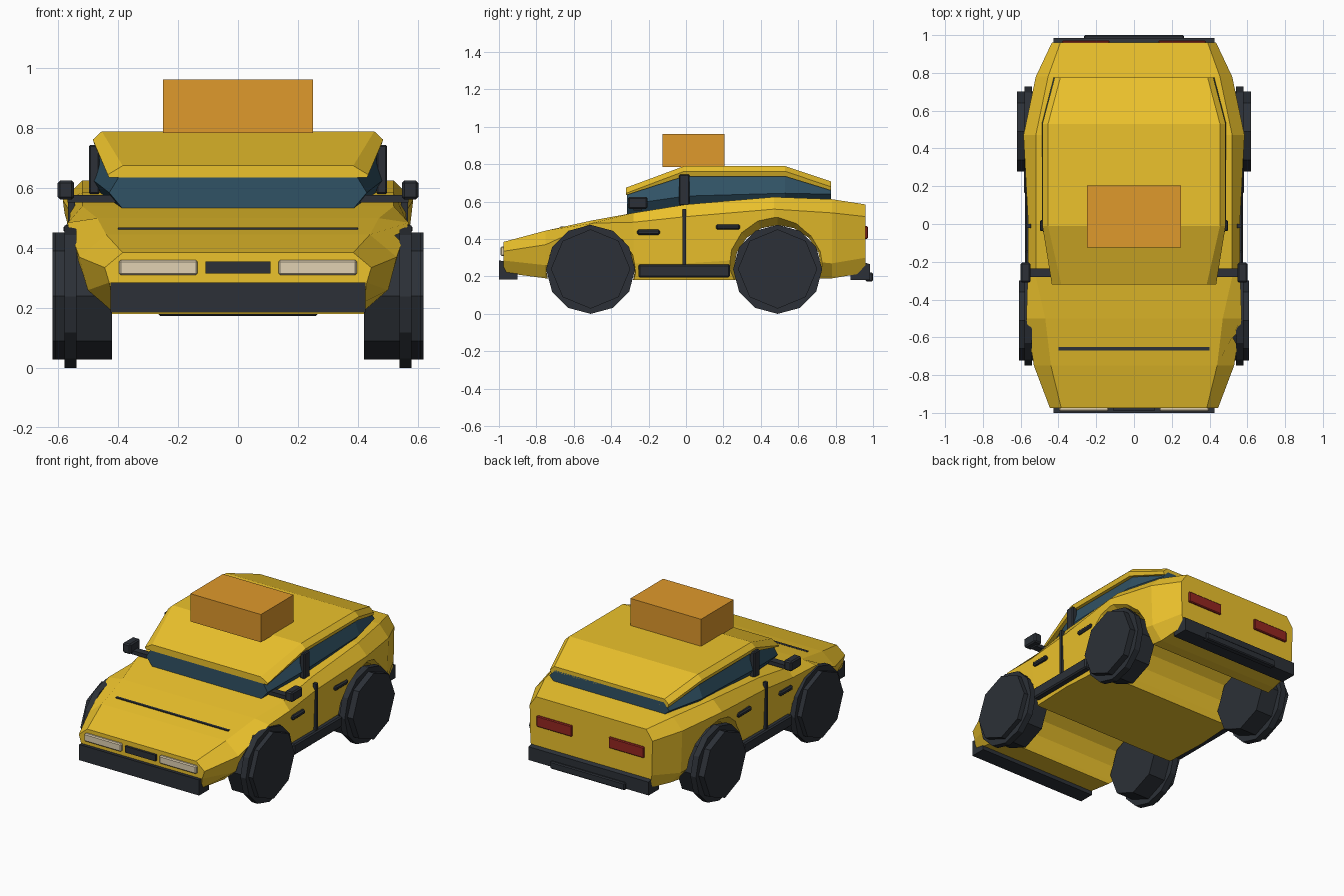
import bpy, bmesh, math
from mathutils import Vector

if "Cube" in bpy.data.objects:
    bpy.data.objects.remove(bpy.data.objects["Cube"])


def material(name, rgb):
    m = bpy.data.materials.new(name)
    m.diffuse_color = (*rgb, 1)
    m.use_nodes = True
    m.node_tree.nodes["Principled BSDF"].inputs["Base Color"].default_value = m.diffuse_color
    return m


YELLOW = material("yellow_paint", (0.84, 0.54, 0.025))
BLACK = material("black_trim", (0.025, 0.03, 0.038))
GLASS = material("dark_glass", (0.03, 0.085, 0.13))
LAMP = material("lamp_cream", (0.75, 0.64, 0.45))
RED = material("lamp_red", (0.3, 0.02, 0.015))
ORANGE = material("orange_box", (0.74, 0.32, 0.025))


def finish(bm, name, mat):
    bmesh.ops.recalc_face_normals(bm, faces=bm.faces)
    me = bpy.data.meshes.new(name)
    bm.to_mesh(me)
    bm.free()
    ob = bpy.data.objects.new(name, me)
    bpy.context.collection.objects.link(ob)
    me.materials.append(mat)
    return ob


def loft(name, rings, mat):
    """Skin a list of closed rings of points and cap both ends."""
    bm = bmesh.new()
    vs = [[bm.verts.new(p) for p in r] for r in rings]
    n = len(vs[0])
    for a, b in zip(vs, vs[1:]):
        for i in range(n):
            j = (i + 1) % n
            bm.faces.new((a[i], a[j], b[j], b[i]))
    bm.faces.new(vs[0])
    bm.faces.new(vs[-1])
    return finish(bm, name, mat)


def half_loft(name, sections, mat):
    """Sections are (y, half outline of (x, z)); the outline is mirrored in x."""
    rings = [[(x, y, z) for x, z in h] + [(-x, y, z) for x, z in reversed(h)]
             for y, h in sections]
    return loft(name, rings, mat)


def lathe_x(name, profile, cy, cz, n, mat):
    """Revolve (x, radius) pairs about an axis parallel to x."""
    rings = [[(x, cy + r * math.cos(2 * math.pi * i / n), cz + r * math.sin(2 * math.pi * i / n))
              for i in range(n)] for x, r in profile]
    return loft(name, rings, mat)


def box(name, x, y, z, mat, bevel=0.0):
    bm = bmesh.new()
    bmesh.ops.create_cube(bm, size=1)
    lo, hi = Vector((x[0], y[0], z[0])), Vector((x[1], y[1], z[1]))
    for v in bm.verts:
        v.co = (lo + hi) / 2 + v.co * (hi - lo)
    if bevel:
        bmesh.ops.bevel(bm, geom=bm.edges[:], offset=bevel, segments=1, affect='EDGES')
    return finish(bm, name, mat)


def pair(name, x, y, z, mat, bevel=0.0):
    box("right_" + name, x, y, z, mat, bevel)
    box("left_" + name, (-x[1], -x[0]), y, z, mat, bevel)


# body shell: floor, sill, crease, shoulder at each station
body = half_loft("body", [
    (-0.975, [(.42, .22), (.43, .285), (.445, .335), (.385, .385)]),
    (-0.75, [(.42, .19), (.50, .26), (.53, .37), (.44, .445)]),
    (-0.50, [(.46, .18), (.55, .30), (.57, .485), (.47, .50)]),
    (-0.28, [(.52, .18), (.55, .27), (.563, .49), (.52, .54)]),
    (0.00, [(.53, .18), (.55, .27), (.56, .52), (.52, .585)]),
    (0.47, [(.50, .18), (.55, .30), (.585, .56), (.52, .625)]),
    (0.78, [(.44, .19), (.51, .27), (.52, .54), (.455, .613)]),
    (0.96, [(.42, .22), (.43, .30), (.435, .52), (.39, .585)]),
], YELLOW)

# wheel arches, cut right across the underside with flared lips
for end, y, z, flare in (("front", -.51, .222, .25), ("rear", .49, .24, .283)):
    edge = .235 + (flare - .235) * 2.3
    cutter = lathe_x(end + "_arch_cutter",
                     [(-.7, edge), (-.5, .235), (.5, .235), (.7, edge)], y, z, 16, YELLOW)
    cutter.hide_render = True
    cutter.hide_set(True)
    mod = body.modifiers.new(end + "_arch", 'BOOLEAN')
    mod.operation = 'DIFFERENCE'
    mod.solver = 'EXACT'
    mod.object = cutter

# glasshouse
half_loft("windows", [
    (-0.315, [(.38, .525), (.43, .585), (.39, .65)]),
    (0.00, [(.45, .57), (.488, .63), (.445, .76)]),
    (0.53, [(.45, .60), (.488, .645), (.445, .76)]),
    (0.775, [(.38, .60), (.425, .64), (.385, .685)]),
], GLASS)

# roof
half_loft("roof", [
    (-0.32, [(.43, .635), (.435, .645), (.385, .675)]),
    (-0.01, [(.475, .735), (.485, .762), (.455, .79)]),
    (0.53, [(.475, .735), (.485, .762), (.455, .79)]),
    (0.775, [(.415, .66), (.42, .68), (.39, .708)]),
], YELLOW)
box("roof_box", (-.25, .25), (-.125, .205), (.785, .963), ORANGE)

# wheels: wide octagonal tyre with a thin larger rim ring
for end, y, out in (("front", -.51, .61), ("rear", .49, .62)):
    for side, s in (("right", 1), ("left", -1)):
        lathe_x(f"{end}_{side}_tyre", [(s * .42, .212), (s * out, .212)], y, .24, 8, BLACK)
        lathe_x(f"{end}_{side}_tyre_ring", [(s * .54, .238), (s * .58, .238)], y, .238, 12, BLACK)

# bumpers, side profile carried across the car
def bumper(name, outline):
    loft(name, [[(x, y, z) for y, z in outline] for x in (-.425, .425)], BLACK)

bumper("front_bumper", [(-1, .185), (-1, .285), (-.965, .282), (-.9, .258), (-.9, .185)])
bumper("rear_bumper", [(.88, .18), (.88, .215), (.955, .275), (.985, .265), (.985, .18)])
box("rear_bumper_strip", (-.265, .265), (.96, 1.0), (.173, .22), BLACK, .006)

# front face and hood details
pair("headlight", (.135, .397), (-.992, -.965), (.31, .36), LAMP, .006)
box("grille", (-.108, .108), (-.99, -.965), (.315, .355), BLACK)
box("hood_gap", (-.40, .40), (-.67, -.652), (.452, .468), BLACK)
pair("taillight", (.13, .38), (.945, .972), (.40, .47), RED, .005)

# door trim, sills and mirrors
pair("sill", (.53, .577), (-.255, .235), (.195, .265), BLACK, .008)
pair("door_gap", (.545, .568), (-.02, 0), (.26, .562), BLACK)
pair("pillar", (.462, .498), (-.038, .02), (.58, .745), BLACK, .006)
pair("front_handle", (.545, .578), (-.262, -.14), (.422, .45), BLACK, .008)
pair("rear_handle", (.55, .582), (.16, .29), (.45, .478), BLACK, .008)
pair("mirror_arm", (.40, .57), (-.28, -.235), (.553, .577), BLACK)
pair("mirror", (.548, .602), (-.31, -.205), (.562, .626), BLACK, .008)
